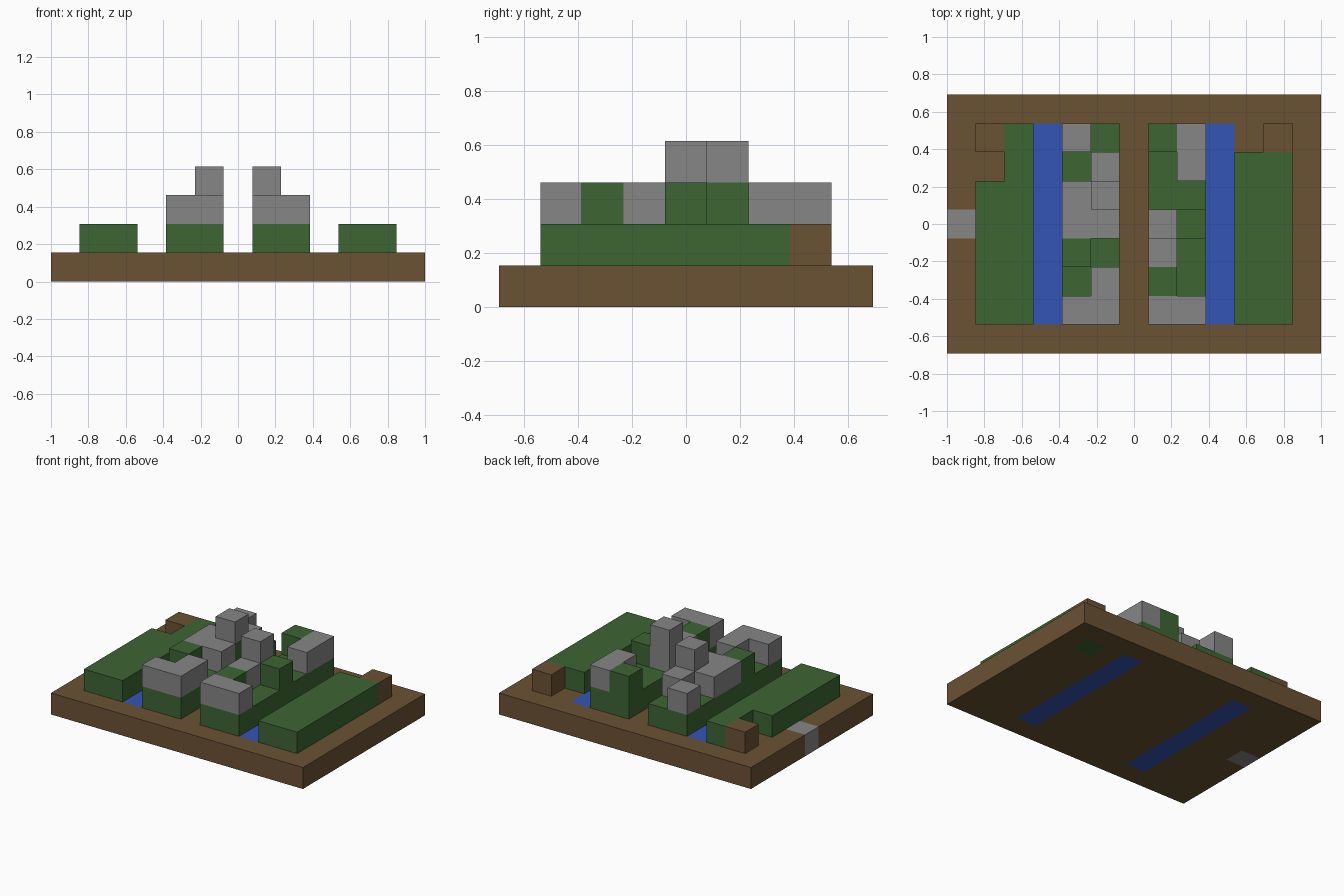
import bpy
import bmesh
from mathutils import Vector

cube = bpy.data.objects.get("Cube")
if cube:
    bpy.data.objects.remove(cube, do_unlink=True)

COLS, ROWS = 13, 9
SIZE = 2 / COLS


def make_material(name, rgb):
    mat = bpy.data.materials.new(name)
    mat.use_nodes = True
    mat.diffuse_color = (*rgb, 1)
    mat.node_tree.nodes["Principled BSDF"].inputs["Base Color"].default_value = (*rgb, 1)
    return mat


earth = make_material("earth_brown", (0.145, 0.084, 0.034))
grass = make_material("grass_green", (0.047, 0.131, 0.033))
stone = make_material("stone_grey", (0.240, 0.240, 0.240))
water = make_material("water_blue", (0.033, 0.090, 0.465))

blocks = {}      # grid cell -> part name
part_mats = {}   # part name -> material


def fill(part, mat, cols, rows, layer):
    """Fill an inclusive range of grid cells; later parts replace earlier ones."""
    part_mats[part] = mat
    for c in range(cols[0], cols[1] + 1):
        for r in range(rows[0], rows[1] + 1):
            blocks[c, r, layer] = part


def place(part, mat, layer, *cells):
    for c, r in cells:
        fill(part, mat, (c, c), (r, r), layer)


# Ground slab with channels and single blocks set into it
fill("ground_slab", earth, (0, COLS - 1), (0, ROWS - 1), 0)
for side, c in (("right", 3), ("left", 9)):
    fill(side + "_channel", water, (c, c), (1, 7), 0)
place("edge_stone", stone, 0, (0, 4))
place("buried_turf", grass, 0, (11, 7))

# Outer banks, with loose earth blocks at the back corners
fill("right_bank", grass, (1, 1), (1, 5), 1)
fill("right_bank", grass, (2, 2), (1, 7), 1)
fill("left_bank", grass, (10, 11), (1, 6), 1)
place("corner_earth", earth, 1, (1, 7), (11, 7))

# Inner terraces
fill("right_terrace", grass, (4, 5), (1, 7), 1)
fill("left_terrace", grass, (7, 8), (1, 7), 1)

# Raised turf and stone on the terraces
place("right_turf", grass, 2, (4, 3), (5, 5))
place("left_turf", grass, 2, (7, 2), (8, 4), (7, 7))
place("right_stones", stone, 2, (4, 1), (5, 1), (5, 2), (4, 4), (5, 4),
      (4, 5), (5, 6), (4, 7))
place("left_stones", stone, 2, (7, 1), (8, 1), (7, 3), (7, 4), (8, 6), (8, 7))
place("right_peak", stone, 3, (5, 5))
place("left_peak", stone, 3, (7, 4))

AXES = [Vector(v) for v in ((1, 0, 0), (0, 1, 0), (0, 0, 1))]


def build(part):
    """Make one object from the exposed faces of a part's blocks."""
    bm = bmesh.new()
    for cell, owner in blocks.items():
        if owner != part:
            continue
        centre = Vector(cell) + Vector((0.5, 0.5, 0.5))
        for i, axis in enumerate(AXES):
            u, v = AXES[(i + 1) % 3] / 2, AXES[(i + 2) % 3] / 2
            for sign in (1, -1):
                normal = axis * sign
                if tuple(int(a + b) for a, b in zip(cell, normal)) in blocks:
                    continue
                mid = centre + normal / 2
                ring = [mid - u - v, mid + u - v, mid + u + v, mid - u + v]
                bm.faces.new([bm.verts.new(p) for p in ring[::sign]])
    bmesh.ops.remove_doubles(bm, verts=bm.verts, dist=0.001)
    bmesh.ops.dissolve_limit(bm, angle_limit=0.01, verts=bm.verts, edges=bm.edges)
    bmesh.ops.translate(bm, verts=bm.verts, vec=(-COLS / 2, -ROWS / 2, 0))
    bmesh.ops.scale(bm, verts=bm.verts, vec=(SIZE, SIZE, SIZE))
    mesh = bpy.data.meshes.new(part)
    bm.to_mesh(mesh)
    bm.free()
    mesh.materials.append(part_mats[part])
    bpy.context.collection.objects.link(bpy.data.objects.new(part, mesh))


for part in part_mats:
    build(part)
